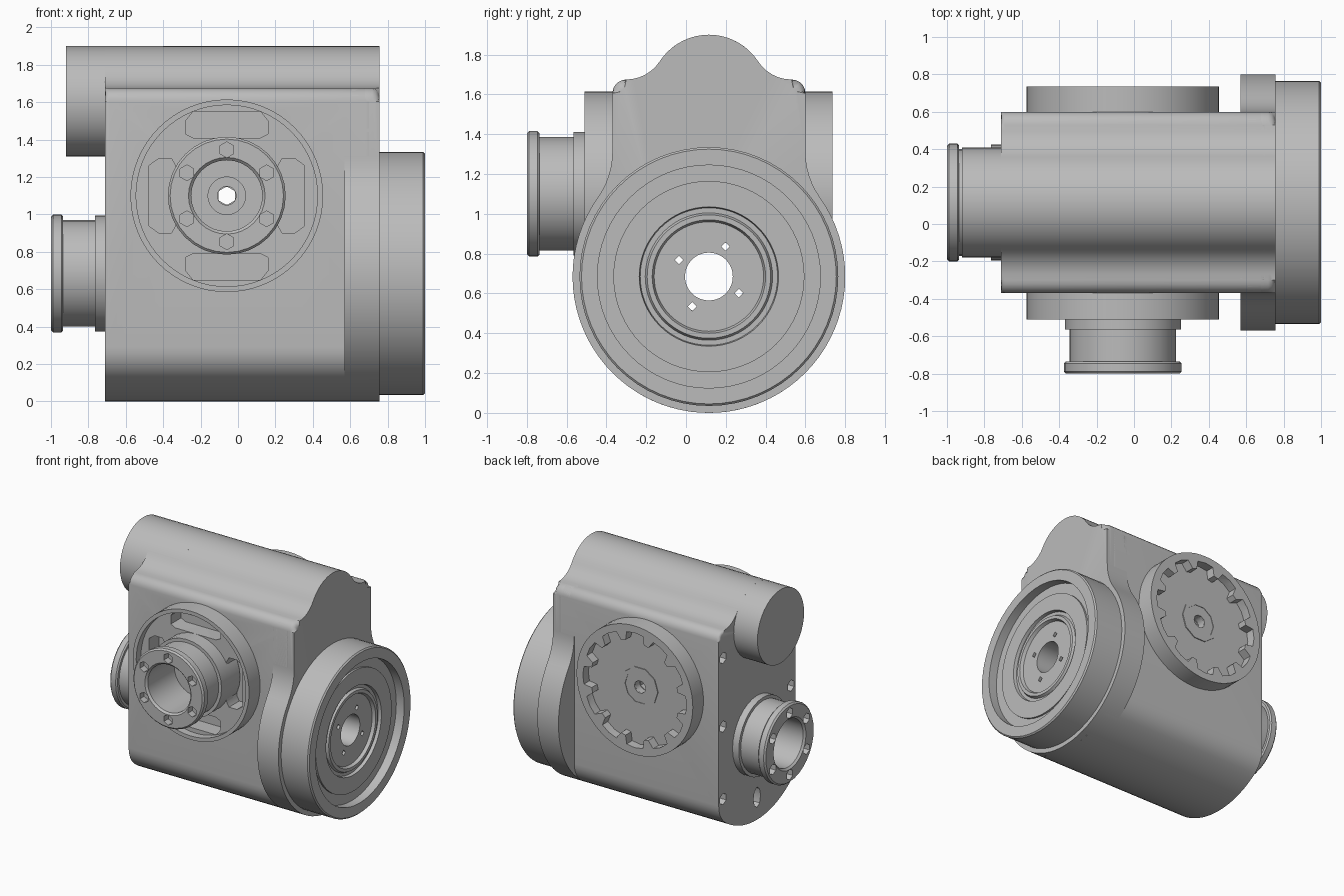
import bpy, bmesh
from math import sin, cos, radians, pi
from mathutils import Matrix, Vector

cube = bpy.data.objects.get("Cube")
if cube:
    bpy.data.objects.remove(cube, do_unlink=True)

grey = bpy.data.materials.new("machined_grey")
grey.use_nodes = True
tone = (0.5, 0.5, 0.5, 1)
grey.diffuse_color = tone
grey.node_tree.nodes["Principled BSDF"].inputs["Base Color"].default_value = tone


def frame(origin, direction):
    """Local z runs along direction, local y is world up."""
    turn = Vector(direction).to_track_quat('Z', 'Y').to_matrix().to_4x4()
    return Matrix.Translation(origin) @ turn


def finish(bm, name, place):
    bmesh.ops.recalc_face_normals(bm, faces=bm.faces)
    bm.transform(place)
    mesh = bpy.data.meshes.new(name)
    bm.to_mesh(mesh)
    bm.free()
    mesh.materials.append(grey)
    obj = bpy.data.objects.new(name, mesh)
    bpy.context.collection.objects.link(obj)
    return obj


def prism(name, points, start, end, place, bevel=0):
    """Extrude a 2D outline between two distances, rounding both end rims."""
    bm = bmesh.new()
    low = [bm.verts.new((u, v, start)) for u, v in points]
    high = [bm.verts.new((u, v, end)) for u, v in points]
    caps = [bm.faces.new(low[::-1]), bm.faces.new(high)]
    n = len(points)
    for i in range(n):
        j = (i + 1) % n
        bm.faces.new((low[i], low[j], high[j], high[i]))
    if bevel:
        rims = [e for f in caps for e in f.edges]
        bmesh.ops.bevel(bm, geom=rims, offset=bevel, segments=3, profile=0.5,
                        affect='EDGES', clamp_overlap=False)
    return finish(bm, name, place)


def lathe(name, profile, place, segments=48):
    """Spin a closed (radius, distance) section into a ring."""
    bm = bmesh.new()
    rows = []
    for k in range(segments):
        a = 2 * pi * k / segments
        rows.append([bm.verts.new((r * cos(a), r * sin(a), d)) for r, d in profile])
    n = len(profile)
    for k in range(segments):
        here, there = rows[k], rows[(k + 1) % segments]
        for i in range(n):
            j = (i + 1) % n
            bm.faces.new((here[i], here[j], there[j], there[i]))
    return finish(bm, name, place)


def arc(u, v, r, a0, a1, n):
    angles = [radians(a0 + (a1 - a0) * i / n) for i in range(n + 1)]
    return [(u + r * cos(a), v + r * sin(a)) for a in angles]


def circle(u, v, r, n):
    return arc(u, v, r, 90, 450, n)[:-1]


def mirrored(half):
    """Close a half outline that begins and ends on the centre line."""
    return half + [(-u, v) for u, v in half[-2:0:-1]]


def cut(obj, cutters):
    bpy.context.view_layer.objects.active = obj
    for c in cutters:
        mod = obj.modifiers.new("cut", 'BOOLEAN')
        mod.operation, mod.solver, mod.object = 'DIFFERENCE', 'EXACT', c
        bpy.ops.object.modifier_apply(modifier=mod.name)


helpers = []


def cutter(points, start, end, place):
    obj = prism("cutter", points, start, end, place)
    obj.hide_render = True
    helpers.append(obj)
    return obj


# Placement frames for the two crossing shafts
MID_Y, LOW, HIGH, SIDE = 0.115, 0.685, 1.1, -0.06
along = frame((0, MID_Y, 0), (1, 0, 0))
right_end = frame((0, MID_Y, LOW), (1, 0, 0))
left_end = frame((0, MID_Y, LOW), (-1, 0, 0))
front = frame((SIDE, 0, HIGH), (0, -1, 0))
back = frame((SIDE, 0, HIGH), (0, 1, 0))

# Housing with rounded base and ridge, and the flared collar at its end
ridge = (arc(0.415, 1.605, 0.07, 0, 90, 5) + arc(0.415, 1.875, 0.2, 270, 213, 6)[1:]
         + arc(0, 1.605, 0.295, 33, 90, 9)[1:])
base = arc(0, LOW, 0.685, -90, -54, 9) + arc(0.285, 0.293, 0.2, -54, 0, 6)[1:]
flare = arc(0, LOW, 0.685, -90, 35.4, 28) + arc(0.885, 1.313, 0.4, 215.4, 180, 6)[1:]
housing = prism("housing", mirrored(base + ridge), -0.71, 0.7, along, 0.02)
collar = prism("flared_collar", mirrored(flare + ridge), 0.57, 0.757, along, 0.04)
prism("ridge_cylinder", circle(0, 1.605, 0.295, 40), -0.92, -0.4, along, 0.045)

# Shaft tunnels
shaft_hole = cutter(circle(0, 0, 0.19, 32), -1.2, 1.2, right_end)
pin_hole = cutter(circle(0, 0, 0.05, 6), -1.2, 1.2, front)

# Pockets round the front port
slot = mirrored([(0, 0.31), (0.18, 0.31), (0.22, 0.33), (0.22, 0.4), (0.18, 0.45), (0, 0.45)])
pockets = []
for k in range(4):
    wide, shift = (1, 0) if k % 2 == 0 else (0.9, -0.035)
    turn = Matrix.Rotation(k * pi / 2, 4, 'Z')
    shape = [(u * wide, v + shift) for u, v in slot]
    pockets.append(cutter(shape, 0.32, 0.6, front @ turn))

# Screw holes on the left face
screws = [cutter(circle(u, v, 0.045, 6), -0.8, -0.62, along)
          for u in (-0.43, 0.43) for v in (0.33, 0.91, 1.46)]
screws.append(cutter([(u, v * 1.8 + 0.18) for u, v in circle(0, 0, 0.045, 8)],
                     -0.8, -0.62, along))
cut(housing, [shaft_hole, pin_hole] + pockets + screws)
cut(collar, [shaft_hole])

# Front and back port rings
front_ring = lathe("front_port_ring", [(0.1, 0.3), (0.515, 0.3), (0.515, 0.51),
                                       (0.485, 0.51), (0.485, 0.45), (0.1, 0.45)], front, 64)
cut(front_ring, pockets)
back_ring = lathe("back_port_ring", [(0.05, 0.55), (0.515, 0.55), (0.515, 0.735),
                                     (0.05, 0.735)], back, 64)
gear = []
for k in range(12):
    for turn, r in ((-9, 0.455), (0, 0.46), (9, 0.455), (12, 0.39), (18, 0.39)):
        a = radians(30 * k + turn)
        gear.append((r * cos(a), r * sin(a)))
cut(back_ring, [cutter(gear, 0.665, 0.9, back)])
lathe("back_hub_plate", [(0.05, 0.65), (0.16, 0.65), (0.16, 0.672), (0.13, 0.672),
                         (0.13, 0.668), (0.05, 0.668)], back, 10)


def coupling(name, place, end, floor):
    """Flanged tube with six screw holes, open or with a pierced floor."""
    steps = [(0.31, -0.47), (0.31, -0.235), (0.285, -0.235), (0.285, -0.065),
             (0.305, -0.065), (0.315, -0.055), (0.315, -0.012), (0.303, 0),
             (0.205, 0), (0.19, -0.015)]
    if floor:
        steps += [(0.19, -0.4), (0.13, -0.4), (0.13, -0.415), (0.05, -0.415), (0.05, -0.47)]
    else:
        steps += [(0.19, -0.47)]
    tube = lathe(name, [(r, d + end) for r, d in steps], place, 32)
    cut(tube, [cutter(circle(u, v, 0.042, 6), end - 0.055, end + 0.1, place)
               for u, v in circle(0, 0, 0.246, 6)])


coupling("front_coupling", front, 0.8, True)
coupling("left_coupling", left_end, 1.0, False)

# Output wheel with stepped face and four small holes
wheel = lathe("output_wheel", [(0.12, 0.7), (0.65, 0.7), (0.65, 0.99), (0.64, 1.0),
                               (0.56, 1.0), (0.56, 0.93), (0.48, 0.93), (0.48, 0.945),
                               (0.35, 0.945), (0.345, 0.92), (0.32, 0.92), (0.31, 0.94),
                               (0.285, 0.94), (0.275, 0.915), (0.12, 0.915)], right_end, 64)
cut(wheel, [cutter(circle(u, v, 0.022, 4), 0.5, 1.2, right_end)
            for u, v in arc(0, 0, 0.172, 61, 331, 3)])

# Clear the cutters and shade
for h in helpers:
    bpy.data.objects.remove(h, do_unlink=True)
bpy.ops.object.select_all(action='DESELECT')
for obj in bpy.context.collection.objects:
    if obj.type == 'MESH':
        obj.select_set(True)
        bpy.context.view_layer.objects.active = obj
bpy.ops.object.shade_smooth_by_angle(angle=radians(32))
